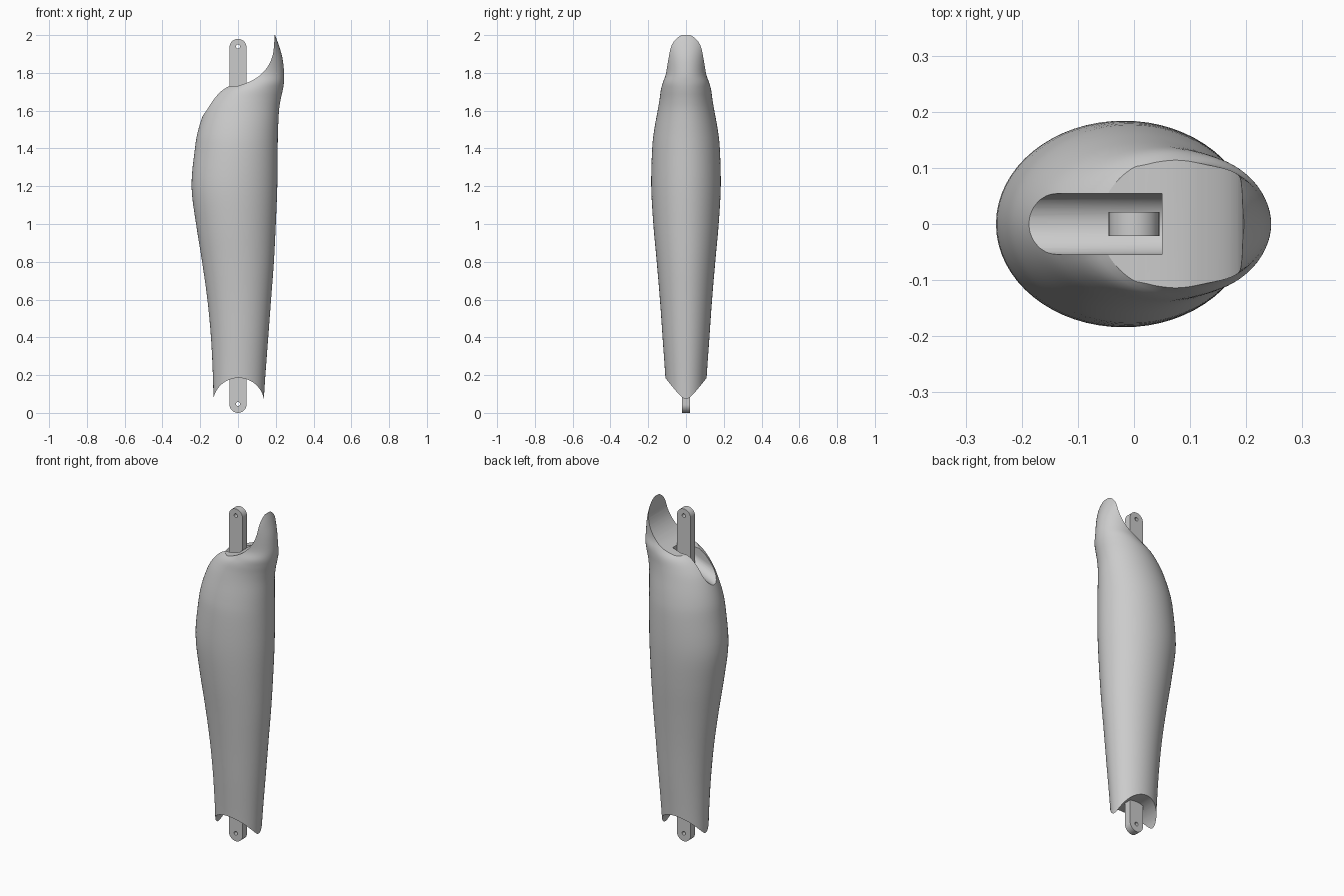
import bpy
import bmesh
import math

default = bpy.data.objects.get("Cube")
if default:
    bpy.data.objects.remove(default, do_unlink=True)

grey = bpy.data.materials.new("light grey")
grey.use_nodes = True
COLOUR = (0.6, 0.6, 0.6, 1)
grey.diffuse_color = COLOUR
grey.node_tree.nodes["Principled BSDF"].inputs["Base Color"].default_value = COLOUR


def make_object(name, bm):
    bmesh.ops.recalc_face_normals(bm, faces=bm.faces[:])
    mesh = bpy.data.meshes.new(name)
    bm.to_mesh(mesh)
    bm.free()
    mesh.materials.append(grey)
    obj = bpy.data.objects.new(name, mesh)
    bpy.context.collection.objects.link(obj)
    return obj


def activate(obj):
    bpy.ops.object.select_all(action="DESELECT")
    obj.select_set(True)
    bpy.context.view_layer.objects.active = obj


def prism(name, outline, axis, start, end):
    """Extrude an outline along x or y; the second coordinate is height."""
    bm = bmesh.new()

    def place(p, d):
        return (d, p[0], p[1]) if axis == "x" else (p[0], d, p[1])

    near, far = [[bm.verts.new(place(p, d)) for p in outline] for d in (start, end)]
    bm.faces.new(near)
    bm.faces.new(far)
    for i in range(len(outline)):
        j = (i + 1) % len(outline)
        bm.faces.new((near[i], near[j], far[j], far[i]))
    return make_object(name, bm)


def arc(cx, cz, r, a0, a1, n):
    angles = [math.radians(a0 + (a1 - a0) * i / n) for i in range(n + 1)]
    return [(cx + r * math.cos(a), cz + r * math.sin(a)) for a in angles]


def spline(points, steps):
    """Smooth curve through points of any dimension."""
    result = []
    for i in range(len(points) - 1):
        a, b, c, d = (points[max(0, min(len(points) - 1, i + k))] for k in (-1, 0, 1, 2))
        for s in range(steps):
            t = s / steps
            result.append(tuple(
                q + t * ((r - p) + t * ((2 * p - 5 * q + 4 * r - u) + t * (3 * q - p - 3 * r + u))) / 2
                for p, q, r, u in zip(a, b, c, d)))
    return result + [points[-1]]


def cut(obj, cutter):
    cutter.hide_render = True
    mod = obj.modifiers.new("cut", "BOOLEAN")
    mod.operation = "DIFFERENCE"
    mod.solver = "EXACT"
    mod.object = cutter
    activate(obj)
    bpy.ops.object.modifier_apply(modifier=mod.name)
    bpy.data.objects.remove(cutter, do_unlink=True)


# Leg cover: lofted ellipses given as height, back x, front x, half width
SECTIONS = [
    (0.075, -0.13, 0.137, 0.104),
    (0.2, -0.133, 0.145, 0.11),
    (0.4, -0.143, 0.16, 0.124),
    (0.6, -0.162, 0.175, 0.138),
    (0.8, -0.19, 0.19, 0.155),
    (1.0, -0.222, 0.2, 0.173),
    (1.2, -0.246, 0.208, 0.184),
    (1.4, -0.228, 0.21, 0.179),
    (1.5, -0.21, 0.212, 0.168),
    (1.6, -0.176, 0.217, 0.15),
    (1.66, -0.142, 0.226, 0.14),
    (1.71, -0.095, 0.237, 0.133),
    (1.75, -0.03, 0.243, 0.122),
    (1.8, -0.01, 0.244, 0.106),
    (1.88, 0.0, 0.235, 0.108),
    (1.95, 0.0, 0.215, 0.118),
    (2.0, 0.0, 0.196, 0.11),
]
SIDES = 64
bm = bmesh.new()
rings = []
for z, back, front, width in spline(SECTIONS, 4):
    ring = []
    for i in range(SIDES):
        a = 2 * math.pi * i / SIDES
        x = (back + front) / 2 + (front - back) / 2 * math.cos(a)
        ring.append(bm.verts.new((x, width * math.sin(a), z)))
    rings.append(ring)
for low, high in zip(rings, rings[1:]):
    for i in range(SIDES):
        j = (i + 1) % SIDES
        bm.faces.new((low[i], low[j], high[j], high[i]))
bm.faces.new(rings[0])
bm.faces.new(rings[-1])
cover = make_object("leg_cover", bm)

# Swept opening at the knee, leaving a tongue on one side
knee = spline([(-0.4, 1.73), (-0.05, 1.73), (0.02, 1.738), (0.1, 1.775),
               (0.155, 1.83), (0.185, 1.9), (0.194, 2.0)], 6)
cut(cover, prism("knee_cutter", knee + [(0.194, 2.2), (-0.4, 2.2)], "y", -0.4, 0.4))

# Arched opening at the ankle
ankle = arc(0.003, 0.049, 0.136, 0, 180, 48)
cut(cover, prism("ankle_cutter", ankle + [(-0.133, -0.2), (0.139, -0.2)], "y", -0.4, 0.4))

# Round-bottomed groove behind the bar, falling towards the calf
groove = arc(0, 1.7, 0.054, 180, 360, 24) + [(0.054, 2.2), (-0.054, 2.2)]
groove_cutter = prism("groove_cutter", groove, "x", -0.4, 0.05)
for v in groove_cutter.data.vertices:
    v.co.z += 0.4 * v.co.x
cut(cover, groove_cutter)

# Flat bar with rounded ends and a pin hole at each end
R = 0.045
bar = prism("inner_bar", arc(0, 1.98 - R, R, 0, 180, 24) + arc(0, R, R, 180, 360, 24),
            "y", -0.021, 0.021)
for z in (0.047, 1.94):
    cut(bar, prism("pin_hole_cutter", arc(0, z, 0.011, 0, 345, 23), "y", -0.1, 0.1))

for obj in (cover, bar):
    activate(obj)
    bpy.ops.object.shade_smooth_by_angle(angle=math.radians(30))
